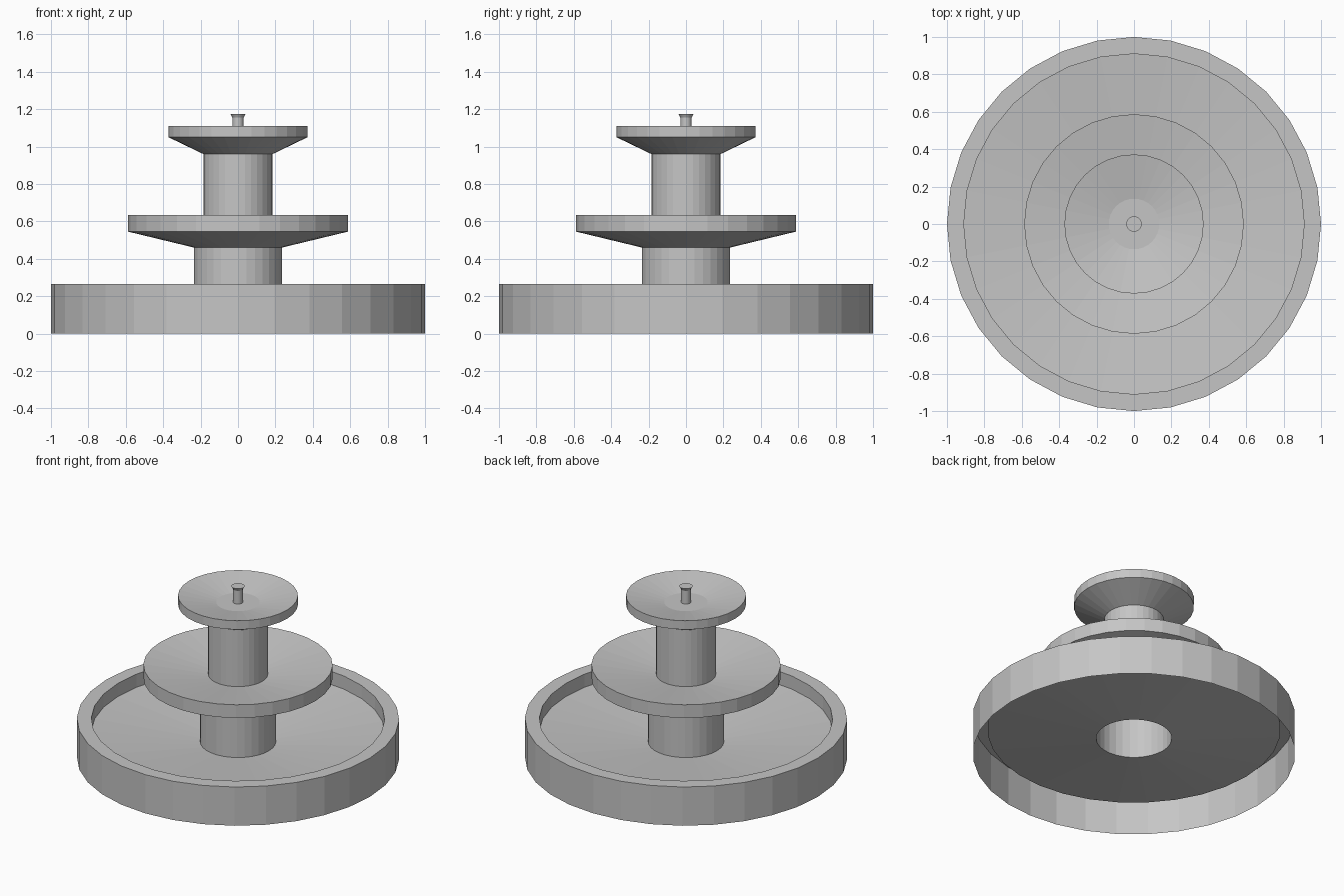
import bpy
import bmesh
from math import cos, sin, tau

SIDES = 32

cube = bpy.data.objects.get("Cube")
if cube:
    bpy.data.objects.remove(cube, do_unlink=True)

# Single stone colour
STONE = (0.56, 0.56, 0.56, 1)
stone = bpy.data.materials.new("grey stone")
stone.use_nodes = True
stone.diffuse_color = STONE
stone.node_tree.nodes["Principled BSDF"].inputs["Base Color"].default_value = STONE


def lathe(name, profile, cap=False):
    """Turn a (radius, height) profile about z as an open, flat-shaded shell."""
    bm = bmesh.new()
    rings = [[bm.verts.new((r * cos(tau * i / SIDES), r * sin(tau * i / SIDES), z))
              for i in range(SIDES)] for r, z in profile]
    for low, high in zip(rings, rings[1:]):
        for i in range(SIDES):
            j = (i + 1) % SIDES
            bm.faces.new((low[i], low[j], high[j], high[i]))
    if cap:
        bm.faces.new(rings[-1])
    mesh = bpy.data.meshes.new(name)
    bm.to_mesh(mesh)
    bm.free()
    mesh.materials.append(stone)
    obj = bpy.data.objects.new(name, mesh)
    bpy.context.collection.objects.link(obj)
    return obj


LOWER, UPPER, STEM = 0.235, 0.185, 0.03

# Basin: outer wall, flat rim, inner wall and floor sloping to the column
lathe("basin", [(1, 0), (1, 0.265), (0.91, 0.265), (0.91, 0.175), (LOWER, 0.11)])

# Hollow lower column
lathe("lower_column", [(LOWER, 0.11), (LOWER, 0.46)])

# Middle bowl: sloping underside, upright rim and shallow dish
lathe("middle_bowl", [(LOWER, 0.46), (0.587, 0.545), (0.587, 0.635), (UPPER, 0.572)])

# Hollow upper column
lathe("upper_column", [(UPPER, 0.572), (UPPER, 0.96)])

# Top bowl with a flat centre
lathe("top_bowl", [(UPPER, 0.96), (0.372, 1.05), (0.372, 1.11), (0.135, 1.065), (STEM, 1.065)])

# Spout with a flared, closed tip
lathe("spout", [(STEM, 1.065), (STEM, 1.155), (0.041, 1.175)], cap=True)
